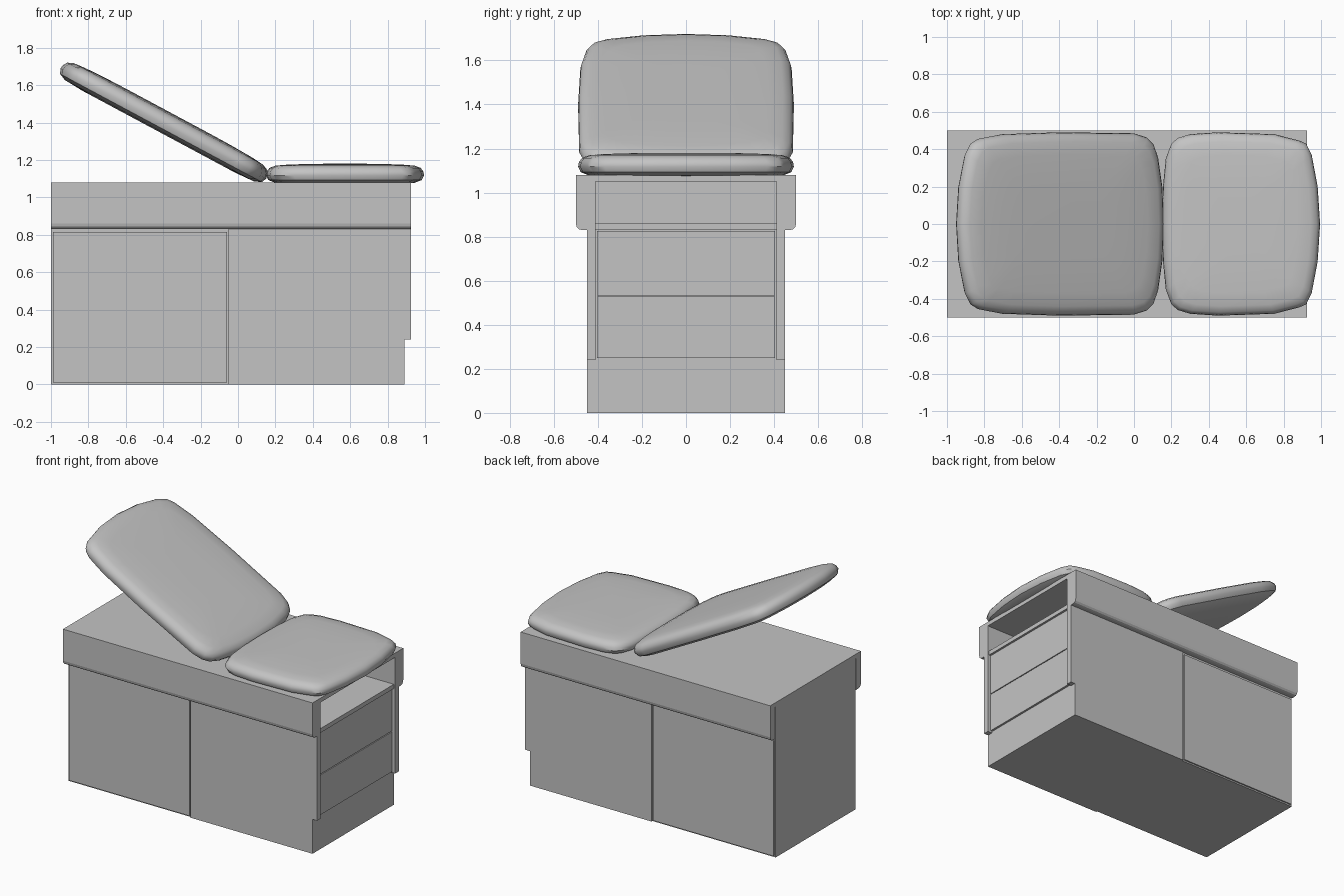
import bpy, bmesh, math
from mathutils import Matrix, Vector

cube = bpy.data.objects.get("Cube")
if cube:
    bpy.data.objects.remove(cube, do_unlink=True)

grey = bpy.data.materials.new("plain_grey")
grey.use_nodes = True
GREY = (0.55, 0.55, 0.55, 1)
grey.diffuse_color = GREY
grey.node_tree.nodes["Principled BSDF"].inputs["Base Color"].default_value = GREY


def finish(name, bm, smooth=False):
    bmesh.ops.recalc_face_normals(bm, faces=bm.faces)
    mesh = bpy.data.meshes.new(name)
    bm.to_mesh(mesh)
    bm.free()
    mesh.materials.append(grey)
    obj = bpy.data.objects.new(name, mesh)
    bpy.context.collection.objects.link(obj)
    if smooth:
        bpy.ops.object.select_all(action='DESELECT')
        obj.select_set(True)
        bpy.context.view_layer.objects.active = obj
        bpy.ops.object.shade_smooth_by_angle(angle=math.radians(40))
    return obj


def loft(name, rings, smooth=False):
    """Skin a stack of closed rings and cap both ends."""
    bm = bmesh.new()
    loops = [[bm.verts.new(p) for p in ring] for ring in rings]
    n = len(loops[0])
    for a, b in zip(loops, loops[1:]):
        for i in range(n):
            j = (i + 1) % n
            bm.faces.new((a[i], a[j], b[j], b[i]))
    bm.faces.new(loops[0])
    bm.faces.new(loops[-1])
    return finish(name, bm, smooth)


def box(name, x, y, z):
    corners = [(x[0], y[0]), (x[1], y[0]), (x[1], y[1]), (x[0], y[1])]
    return loft(name, [[(px, py, h) for px, py in corners] for h in z])


# Cabinet carcass, with an open pocket at the +x end
box("cabinet_core", (-1, 0.3), (-0.44, 0.44), (0, 1.05))
box("drawer_housing", (0.25, 0.89), (-0.42, 0.42), (0, 0.83))
box("pocket_floor", (0.25, 0.915), (-0.41, 0.41), (0.83, 0.86))
box("top_sheet", (-1, 0.925), (-0.445, 0.445), (1.05, 1.08))

# Drawer fronts
for name, z in (("lower_drawer", (0.25, 0.528)), ("upper_drawer", (0.534, 0.825))):
    box(name, (0.88, 0.905), (-0.405, 0.405), z)

# Doors, notched side panels and overhanging rails on both long sides
panel = [(-0.05, 0), (0.89, 0), (0.89, 0.24), (0.925, 0.24), (0.925, 1.05), (-0.05, 1.05)]
rail = [(0.445, 0.83), (0.472, 0.83), (0.486, 0.834), (0.496, 0.844),
        (0.5, 0.86), (0.5, 1.08), (0.445, 1.08)]
for side, s in (("front", -1), ("back", 1)):
    box(side + "_door", (-0.99, -0.06), sorted((s * 0.43, s * 0.45)), (0.01, 0.815))
    loft(side + "_side_panel", [[(x, s * y, z) for x, z in panel] for y in (0.41, 0.45)])
    loft(side + "_rail", [[(x, s * y, z) for y, z in rail] for x in (-1, 0.925)])


# Cushions: half outline mirrored in y, then stacked with varying inset
LAYERS = [(0.16, -0.056), (0.05, -0.05), (0.012, -0.034), (0, -0.008), (0.004, 0.014),
          (0.018, 0.034), (0.05, 0.047), (0.12, 0.053), (0.25, 0.057), (0.36, 0.058)]


def cushion(name, half, origin, tilt, thick):
    stretch = 1 / math.cos(tilt)
    outline = half + [(x, -y) for x, y in reversed(half[1:-1])]
    place = Matrix.Translation(origin) @ Matrix.Rotation(tilt, 4, 'Y')
    hu = (max(x for x, y in half) - min(x for x, y in half)) * stretch / 2
    hv = max(y for x, y in half)
    rings = []
    for inset, h in LAYERS:
        rings.append([place @ Vector(((x - origin[0]) * stretch * (1 - inset / hu),
                                      y * (1 - inset / hv), h * thick))
                      for x, y in outline])
    return loft(name, rings, True)


seat = [(0.15, 0), (0.155, 0.2), (0.17, 0.35), (0.2, 0.43), (0.235, 0.46), (0.3, 0.48),
        (0.45, 0.49), (0.75, 0.48), (0.88, 0.447), (0.92, 0.43), (0.95, 0.37),
        (0.982, 0.2), (0.995, 0)]
back = [(0.155, 0), (0.148, 0.2), (0.125, 0.36), (0.1, 0.43), (0.065, 0.465), (0, 0.485),
        (-0.4, 0.49), (-0.7, 0.48), (-0.83, 0.455), (-0.87, 0.43), (-0.9, 0.37),
        (-0.933, 0.2), (-0.945, 0)]
cushion("seat_cushion", seat, Vector((0.572, 0, 1.125)), 0, 0.95)
cushion("back_cushion", back, Vector((-0.4, 0, 1.405)), math.radians(28.2), 1.05)
